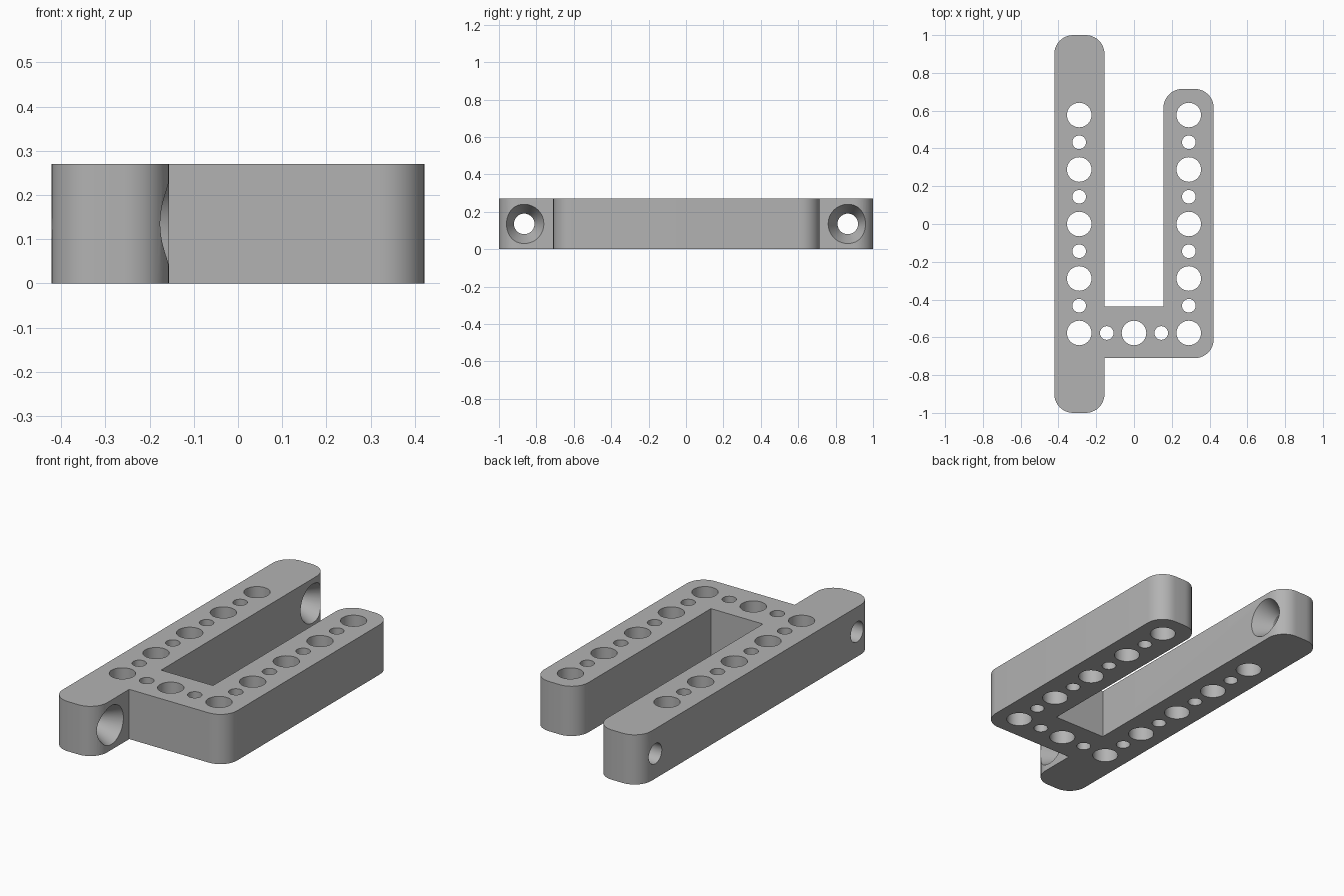
import bpy, bmesh, math
from mathutils import Vector

default = bpy.data.objects.get("Cube")
if default:
    bpy.data.objects.remove(default, do_unlink=True)

HEIGHT = 0.27
PITCH = 0.2885
ARM = 0.29          # x of the two arm centre lines
FILLET = 0.1

grey = bpy.data.materials.new("plain grey")
grey.use_nodes = True
colour = (0.45, 0.45, 0.45, 1)
grey.diffuse_color = colour
grey.node_tree.nodes["Principled BSDF"].inputs["Base Color"].default_value = colour


def make_object(name, bm):
    bmesh.ops.recalc_face_normals(bm, faces=bm.faces)
    mesh = bpy.data.meshes.new(name)
    bm.to_mesh(mesh)
    bm.free()
    mesh.materials.append(grey)
    obj = bpy.data.objects.new(name, mesh)
    bpy.context.collection.objects.link(obj)
    return obj


def rounded(corners, steps=10):
    """Outline with a fillet at each corner flagged True."""
    points = []
    for i, (x, y, is_round) in enumerate(corners):
        here = Vector((x, y, 0))
        if not is_round:
            points.append(here)
            continue
        a = (Vector((*corners[i - 1][:2], 0)) - here).normalized()
        b = (Vector((*corners[(i + 1) % len(corners)][:2], 0)) - here).normalized()
        centre = here + (a + b) * FILLET
        for k in range(steps + 1):
            t = math.pi / 2 * k / steps
            points.append(centre - (b * math.cos(t) + a * math.sin(t)) * FILLET)
    return points


def add_turned(bm, origin, axis, profile, segments=48):
    """Closed turned solid; profile lists (distance along axis, radius)."""
    axis = Vector(axis)
    u = axis.orthogonal().normalized()
    v = axis.cross(u)
    rings = []
    for d, r in profile:
        angles = [2 * math.pi * k / segments for k in range(segments)]
        rings.append([bm.verts.new(Vector(origin) + axis * d
                      + (u * math.cos(t) + v * math.sin(t)) * r) for t in angles])
    for low, high in zip(rings, rings[1:]):
        for k in range(segments):
            n = (k + 1) % segments
            bm.faces.new((low[k], low[n], high[n], high[k]))
    bm.faces.new(rings[0][::-1])
    bm.faces.new(rings[-1])


# Bracket body: long arm, cross bar and short arm in one outline
outline = rounded([
    (-0.422, -1, True), (-0.156, -1, True), (-0.156, -0.71, False),
    (0.422, -0.71, True), (0.422, 0.715, True), (0.156, 0.715, True),
    (0.156, -0.437, False), (-0.156, -0.437, False),
    (-0.156, 1, True), (-0.422, 1, True)])
bm = bmesh.new()
base = bm.faces.new([bm.verts.new(p) for p in outline])
top = bmesh.ops.extrude_face_region(bm, geom=[base])
bmesh.ops.translate(bm, vec=(0, 0, HEIGHT),
                    verts=[g for g in top["geom"] if isinstance(g, bmesh.types.BMVert)])
bracket = make_object("bracket", bm)

# Vertical holes alternate large and small along both arms and the cross bar
spots = [(side * ARM, (k / 2 - 2) * PITCH, k % 2) for side in (-1, 1) for k in range(9)]
spots += [(k * PITCH / 2, -2 * PITCH, k % 2) for k in (-1, 0, 1)]
bm = bmesh.new()
for x, y, small in spots:
    radius = 0.036 if small else 0.065
    add_turned(bm, (x, y, 0), (0, 0, 1), [(-0.1, radius), (HEIGHT + 0.1, radius)])

# Countersunk screw holes through both ends of the long arm
for y in (-0.865, 0.865):
    add_turned(bm, (-0.156, y, HEIGHT / 2), (-1, 0, 0),
               [(-0.05, 0.105), (0, 0.105), (0.1, 0.055), (0.4, 0.055)])
cutter = make_object("hole_cutter", bm)
cutter.hide_render = True

cut = bracket.modifiers.new("holes", "BOOLEAN")
cut.operation = "DIFFERENCE"
cut.solver = "EXACT"
cut.object = cutter
bpy.context.view_layer.objects.active = bracket
bracket.select_set(True)
bpy.ops.object.modifier_apply(modifier=cut.name)
bpy.data.objects.remove(cutter, do_unlink=True)
bpy.ops.object.shade_smooth_by_angle(angle=math.radians(25))
